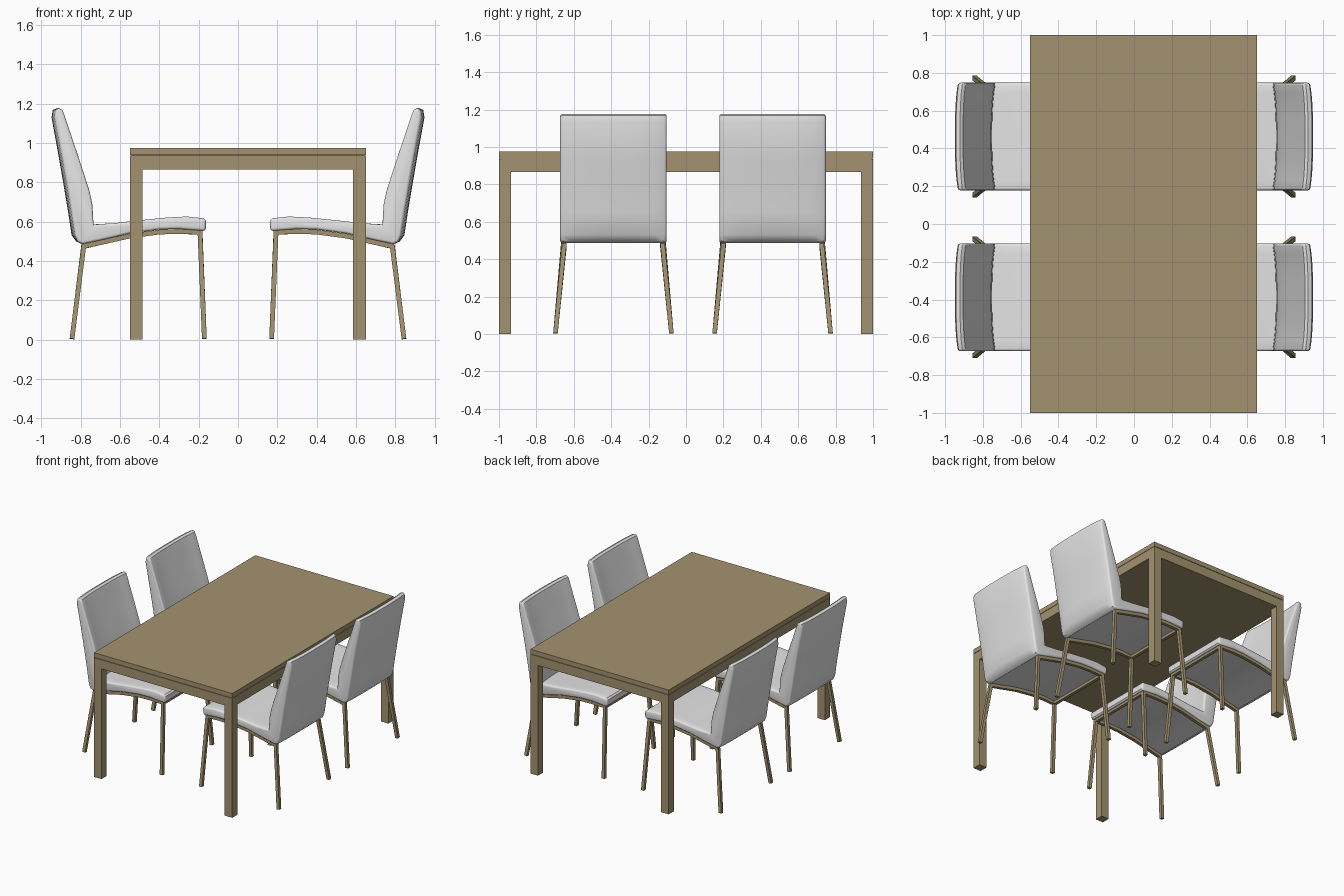
import bpy, bmesh
from mathutils import Vector

if "Cube" in bpy.data.objects:
    bpy.data.objects.remove(bpy.data.objects["Cube"], do_unlink=True)


def material(name, rgb):
    m = bpy.data.materials.new(name)
    m.use_nodes = True
    m.diffuse_color = (*rgb, 1)
    m.node_tree.nodes["Principled BSDF"].inputs["Base Color"].default_value = (*rgb, 1)
    return m


WOOD = material("light_brown_wood", (0.37, 0.29, 0.16))
FABRIC = material("pale_grey_fabric", (0.78, 0.78, 0.78))


def finish(bm, name, mat, smooth=False):
    bmesh.ops.recalc_face_normals(bm, faces=bm.faces)
    mesh = bpy.data.meshes.new(name)
    bm.to_mesh(mesh)
    bm.free()
    mesh.materials.append(mat)
    ob = bpy.data.objects.new(name, mesh)
    bpy.context.collection.objects.link(ob)
    if smooth:
        bpy.ops.object.select_all(action='DESELECT')
        ob.select_set(True)
        bpy.context.view_layer.objects.active = ob
        bpy.ops.object.shade_smooth_by_angle(angle=0.6)


def add_box(bm, lo, hi):
    lo, hi = Vector(lo), Vector(hi)
    verts = bmesh.ops.create_cube(bm, size=1)["verts"]
    for v in verts:
        v.co = (lo + hi) / 2 + v.co * (hi - lo)


def box(name, lo, hi):
    bm = bmesh.new()
    add_box(bm, lo, hi)
    finish(bm, name, WOOD)


def add_tube(bm, path, half):
    """Square tube along a path, mitred at the bends."""
    pts = [Vector(p) for p in path]
    rings = []
    for i, p in enumerate(pts):
        a = (p - pts[max(i - 1, 0)]).normalized()
        b = (pts[min(i + 1, len(pts) - 1)] - p).normalized()
        t = (a + b).normalized()
        widen = 1 / max(t.dot(a if i else b), 0.5)
        side = (Vector((0, 1, 0)) - t * t.y).normalized()
        up = t.cross(side) * widen
        rings.append([bm.verts.new(p + half * (u * side + w * up))
                      for u, w in ((-1, -1), (1, -1), (1, 1), (-1, 1))])
    for r, s in zip(rings, rings[1:]):
        for k in range(4):
            bm.faces.new((r[k], r[k - 1], s[k - 1], s[k]))
    bm.faces.new(rings[0])
    bm.faces.new(rings[-1])


# Table: top, solid apron block below a fine shadow gap, and four legs
X0, X1, LEG, LOW = -0.55, 0.65, 0.065, 0.865
box("table_top", (X0, -1, 0.939), (X1, 1, 0.975))
box("table_gap_core", (X0 + 0.008, -0.992, 0.93), (X1 - 0.008, 0.992, 0.945))
box("table_apron_block", (X0, -1, LOW), (X1, 1, 0.936))
for xn, xa in (("right", X0), ("left", X1 - LEG)):
    for yn, ya in (("front", -1), ("back", 1 - LEG)):
        box(f"table_leg_{yn}_{xn}", (xa, ya, 0), (xa + LEG, ya + LEG, LOW))

# Chair side outline (x, z): seat top, backrest front, rim, backrest rear, underside
OUTLINE = [(0.163, 0.605), (0.175, 0.617), (0.26, 0.626), (0.36, 0.621), (0.5, 0.607),
           (0.63, 0.592), (0.733, 0.585), (0.735, 0.63), (0.739, 0.69), (0.753, 0.755),
           (0.78, 0.84), (0.816, 0.95), (0.85, 1.05), (0.88, 1.14), (0.891, 1.167),
           (0.908, 1.177), (0.928, 1.168), (0.932, 1.13), (0.892, 0.92), (0.866, 0.77),
           (0.846, 0.65), (0.828, 0.53), (0.815, 0.498), (0.79, 0.486), (0.7, 0.505),
           (0.55, 0.54), (0.4, 0.56), (0.3, 0.563), (0.175, 0.553), (0.164, 0.563)]
RAIL = [(0.785, 0.474), (0.7, 0.493), (0.55, 0.527), (0.4, 0.547), (0.3, 0.55), (0.193, 0.546)]
HALF_W, SLICES, BOW = 0.285, 11, 0.018
TOP_Y, FOOT_Y, TUBE = 0.262, 0.31, 0.012


def clamp(v):
    return min(max(v, 0), 1)


def cushion(name, place):
    bm = bmesh.new()
    rings = []
    for i in range(SLICES):
        t = 2 * i / (SLICES - 1) - 1
        ring = []
        for x, z in OUTLINE:
            # The backrest bows outward at mid width, less so near its rim
            bow = BOW * (1 - abs(t) ** 3) * clamp((x - 0.68) / 0.05)
            bow *= clamp((z - 0.48) / 0.05) * clamp((1.4 - z) / 0.3)
            ring.append(bm.verts.new(place(x + bow, t * HALF_W, z)))
        rings.append(ring)
    for r, s in zip(rings, rings[1:]):
        for k in range(len(r)):
            bm.faces.new((r[k - 1], r[k], s[k], s[k - 1]))
    caps = [bm.faces.new(rings[0]), bm.faces.new(rings[-1])]
    bmesh.ops.recalc_face_normals(bm, faces=bm.faces)
    rim = [e for f in caps for e in f.edges]
    bmesh.ops.bevel(bm, geom=rim, offset=0.013, segments=3, profile=0.5,
                    affect='EDGES', clamp_overlap=False)
    finish(bm, name, FABRIC, smooth=True)


def frame(name, place):
    bm = bmesh.new()
    for s in (-1, 1):
        path = [(0.844, s * FOOT_Y, 0.004)]
        path += [(x, s * TOP_Y, z) for x, z in RAIL]
        path.append((0.171, s * FOOT_Y, 0.004))
        add_tube(bm, [place(*p) for p in path], TUBE)
    # Cross rail between the front legs
    x, z = RAIL[-1]
    a, b = place(x - TUBE, -TOP_Y, z - TUBE), place(x + TUBE, TOP_Y, z + TUBE)
    add_box(bm, [min(p) for p in zip(a, b)], [max(p) for p in zip(a, b)])
    finish(bm, name, WOOD)


# Four chairs, two on each long side, facing the table
for side, sx in (("left", 1), ("right", -1)):
    for row, cy in (("front", -0.388), ("back", 0.463)):
        def place(x, y, z):
            return (sx * x, y + cy, z)
        cushion(f"chair_seat_and_back_{row}_{side}", place)
        frame(f"chair_frame_{row}_{side}", place)
